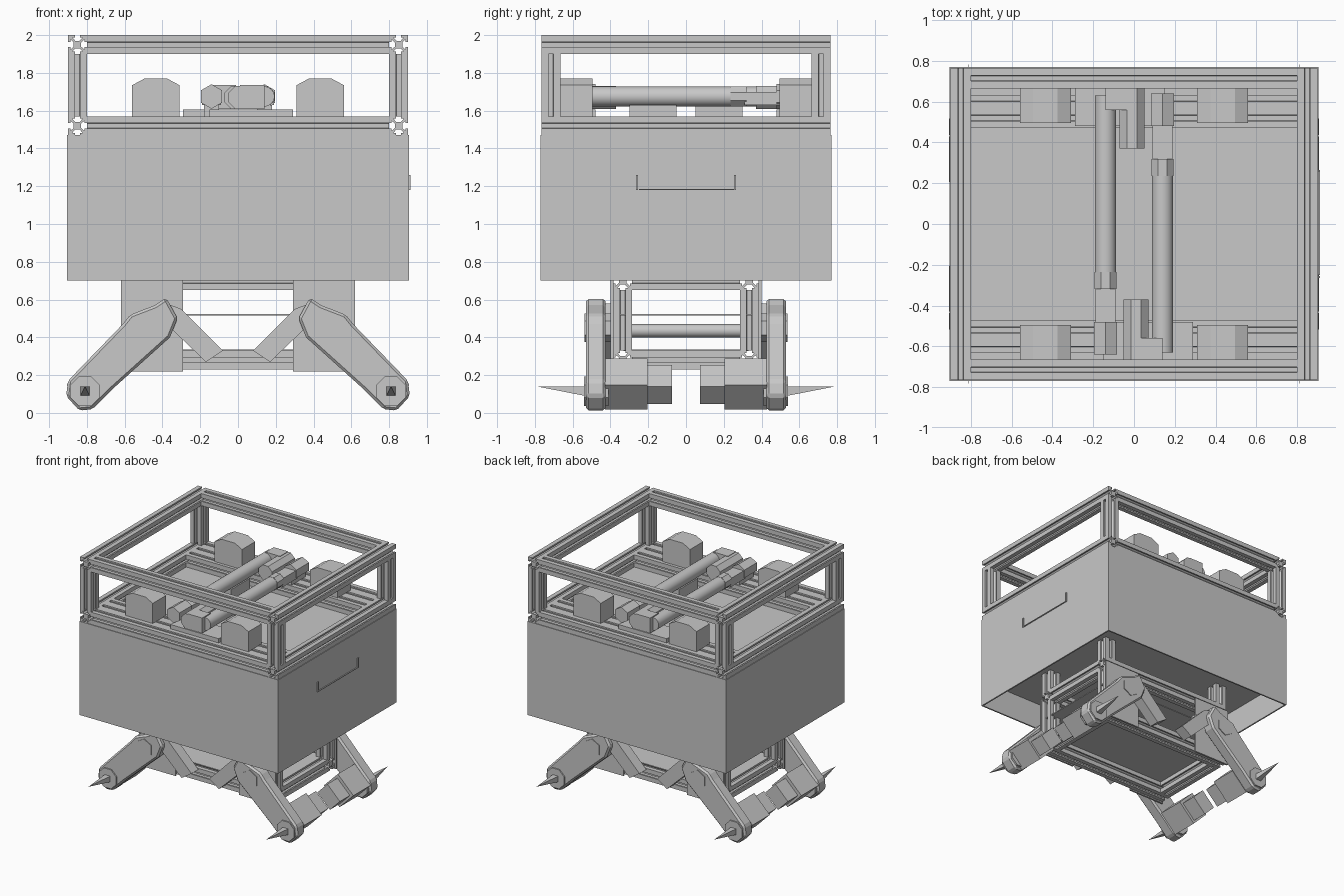
import bpy, bmesh, math
from mathutils import Vector, Matrix

cube = bpy.data.objects.get("Cube")
if cube:
    bpy.data.objects.remove(cube, do_unlink=True)

grey = bpy.data.materials.new("machine grey")
grey.use_nodes = True
COLOUR = (0.58, 0.58, 0.58, 1)
grey.diffuse_color = COLOUR
grey.node_tree.nodes["Principled BSDF"].inputs["Base Color"].default_value = COLOUR


def finish(name, bm, smooth=False):
    bmesh.ops.recalc_face_normals(bm, faces=bm.faces)
    mesh = bpy.data.meshes.new(name)
    bm.to_mesh(mesh)
    bm.free()
    mesh.materials.append(grey)
    obj = bpy.data.objects.new(name, mesh)
    bpy.context.collection.objects.link(obj)
    if smooth:
        bpy.ops.object.select_all(action='DESELECT')
        obj.select_set(True)
        bpy.context.view_layer.objects.active = obj
        bpy.ops.object.shade_smooth_by_angle(angle=math.radians(50))
    return obj


def box(name, x, y, z):
    """Box from (low, high) ranges."""
    bm = bmesh.new()
    bmesh.ops.create_cube(bm, size=1)
    for v in bm.verts:
        v.co = Vector([r[0] + (c + 0.5) * (r[1] - r[0]) for c, r in zip(v.co, (x, y, z))])
    return finish(name, bm)


def prism(name, outline, start, along, u, v, smooth=False):
    """Extrude a 2D outline, laid on the axes u and v, by the vector along."""
    bm = bmesh.new()
    face = bm.faces.new([bm.verts.new(start + u * a + v * b) for a, b in outline])
    ext = bmesh.ops.extrude_face_region(bm, geom=[face])["geom"]
    bmesh.ops.translate(bm, vec=along, verts=[g for g in ext if isinstance(g, bmesh.types.BMVert)])
    return finish(name, bm, smooth)


X, Y, Z = (Vector(row) for row in Matrix.Identity(3))


def across(name, outline, y0, y1):
    """Front outline in x and z, extruded in y."""
    return prism(name, outline, Y * y0, Y * (y1 - y0), X, Z)


def ring(cx, cz, r, n):
    return [(cx + r * math.cos(math.tau * (i + 0.5) / n),
             cz + r * math.sin(math.tau * (i + 0.5) / n)) for i in range(n)]


def tube(name, x, z, r, y0, y1, n=20):
    return prism(name, ring(x, z, r, n), Y * y0, Y * (y1 - y0), X, Z, n > 10)


# Slotted square rail profile, one side turned four times
H = 0.05
side = [(-H, -H), (-0.014, -H), (-0.014, -0.038), (-0.028, -0.038),
        (-0.012, -0.02), (0.012, -0.02), (0.028, -0.038), (0.014, -0.038), (0.014, -H)]
profile = []
for turn in range(4):
    c, s = ((1, 0), (0, 1), (-1, 0), (0, -1))[turn]
    profile += [(a * c - b * s, a * s + b * c) for a, b in side]


def rail(name, start, end):
    start, end = Vector(start), Vector(end)
    d = (end - start).normalized()
    u = Y if abs(d.x) > 0.5 else X
    return prism(name, profile, start, end - start, u, d.cross(u))


def frame(name, hx, hy, levels, x_runs_through):
    """Rectangular frame of rails at each level."""
    for z in levels:
        for s in (-1, 1):
            ex, ey = (hx + H, hy - H) if x_runs_through else (hx - H, hy + H)
            rail(name + "_cross_rail", (-ex, s * hy, z), (ex, s * hy, z))
            rail(name + "_side_rail", (s * hx, -ey, z), (s * hx, ey, z))


def posts(name, hx, hy, z0, z1):
    for sx in (-1, 1):
        for sy in (-1, 1):
            rail(name, (sx * hx, sy * hy, z0), (sx * hx, sy * hy, z1))


# Hollow cabinet: four walls, a lid and an inner floor
W, D, T = 0.905, 0.77, 0.012
for s in (-1, 1):
    box("cabinet_side_wall", sorted((s * W, s * (W - T))), (-D, D), (0.7, 1.47))
    box("cabinet_end_wall", (T - W, W - T), sorted((s * D, s * (D - T))), (0.7, 1.47))
box("cabinet_lid", (T - W, W - T), (T - D, D - T), (1.455, 1.47))
box("cabinet_floor", (T - W, W - T), (T - D, D - T), (0.92, 0.935))
box("side_handle_bar", (W, W + 0.008), (-0.25, 0.26), (1.18, 1.186))
for y in (-0.26, 0.26):
    box("side_handle_end", (W, W + 0.008), (y - 0.006, y + 0.006), (1.18, 1.26))

# Upper cage
frame("cage", 0.85, 0.715, (1.52, 1.95), False)
posts("cage_post", 0.85, 0.715, 1.57, 1.9)
for y in (0.52, 0.615):
    for s in (-1, 1):
        rail("cage_inner_rail", (-0.8, s * y, 1.52), (0.8, s * y, 1.52))

# Four top bearing housings
housing = [(-0.125, 1.57), (0.125, 1.57), (0.125, 1.735), (0.06, 1.77), (-0.06, 1.77), (-0.125, 1.735)]
for sx in (-1, 1):
    for sy in (-1, 1):
        across("bearing_housing", [(a + sx * 0.435, b) for a, b in housing], sy * 0.665, sy * 0.495)

# Two opposed linear actuators
for s in (-1, 1):
    x = s * 0.14
    tube("actuator_tube", x, 1.675, 0.053, -s * 0.63, s * 0.24)
    tube("actuator_collar", x, 1.675, 0.058, s * 0.235, s * 0.32, 8)
    box("actuator_rod", (x - 0.05, x + 0.05), sorted((s * 0.31, s * 0.5)), (1.63, 1.7))
    tube("actuator_clevis", x, 1.675, 0.065, s * 0.48, s * 0.64, 6)
    tube("actuator_motor", s * 0.01, 1.67, 0.066, -s * 0.665, -s * 0.37, 8)
    box("motor_coupling", sorted((s * 0.01, x)), sorted((-s * 0.665, -s * 0.56)), (1.61, 1.735))
    box("actuator_bracket", sorted((-s * 0.15, s * 0.29)), sorted((-s * 0.665, -s * 0.48)), (1.57, 1.605))
    box("tube_saddle", (x - 0.04, x + 0.04), sorted((-s * 0.3, -s * 0.05)), (1.47, 1.63))

# Lower frame with its two decks
frame("chassis", 0.56, 0.335, (0.28, 0.7), True)
posts("chassis_post", 0.56, 0.335, 0.33, 0.65)
posts("chassis_upper_post", 0.56, 0.335, 0.75, 0.92)
box("chassis_deck", (-0.6, 0.6), (-0.38, 0.38), (0.515, 0.523))
box("chassis_lower_deck", (-0.55, 0.55), (-0.33, 0.33), (0.327, 0.335))

# Legs, with hip and foot drives, repeated at the four corners
leg = [(0.38, 0.61), (0.44, 0.57), (0.57, 0.52), (0.61, 0.47), (0.9, 0.17), (0.91, 0.09), (0.84, 0.012),
       (0.77, 0.02), (0.72, 0.07), (0.66, 0.13), (0.36, 0.4), (0.32, 0.5)]
link = [(0.38, 0.58), (0.3, 0.55), (0.08, 0.33), (0.17, 0.27), (0.4, 0.49)]


def diamond(cx, cz, w, h, angle):
    c, s = math.cos(angle), math.sin(angle)
    return [(cx + a * c - b * s, cz + a * s + b * c)
            for a, b in ((-w, -h), (w, -h), (w, h), (-w, h))]


for sx in (-1, 1):
    tube("hip_shaft", sx * 0.46, 0.435, 0.035, -0.4, 0.4)
    for sy in (-1, 1):
        def flip(points):
            return [(sx * a, b) for a, b in points]
        across("hip_plate", flip([(0.29, 0.22), (0.62, 0.22), (0.62, 0.7), (0.29, 0.7)]),
               sy * 0.385, sy * 0.4)
        across("hip_link", flip(link), sy * 0.4, sy * 0.49)
        body = across("leg", flip(leg), sy * 0.425, sy * 0.53)
        bevel = body.modifiers.new("soft edges", 'BEVEL')
        bevel.width = 0.014
        bevel.segments = 1
        across("hip_hub", flip(ring(0.48, 0.45, 0.075, 6)), sy * 0.4, sy * 0.537)
        across("foot_hub", flip(ring(0.81, 0.115, 0.085, 8)), sy * 0.41, sy * 0.54)
        across("foot_drive", flip(diamond(0.772, 0.153, 0.1, 0.09, -0.78)), sy * 0.205, sy * 0.43)
        across("foot_drive_cap", flip(diamond(0.772, 0.15, 0.08, 0.065, -0.78)), sy * 0.075, sy * 0.21)
        # Tapered foot spike
        bm = bmesh.new()
        base = [bm.verts.new((sx * a, sy * 0.535, b)) for a, b in ring(0.81, 0.115, 0.035, 4)]
        tip = bm.verts.new((sx * 0.81, sy * 0.79, 0.14))
        bm.faces.new(base)
        for i in range(4):
            bm.faces.new((base[i], base[(i + 1) % 4], tip))
        finish("foot_spike", bm)
